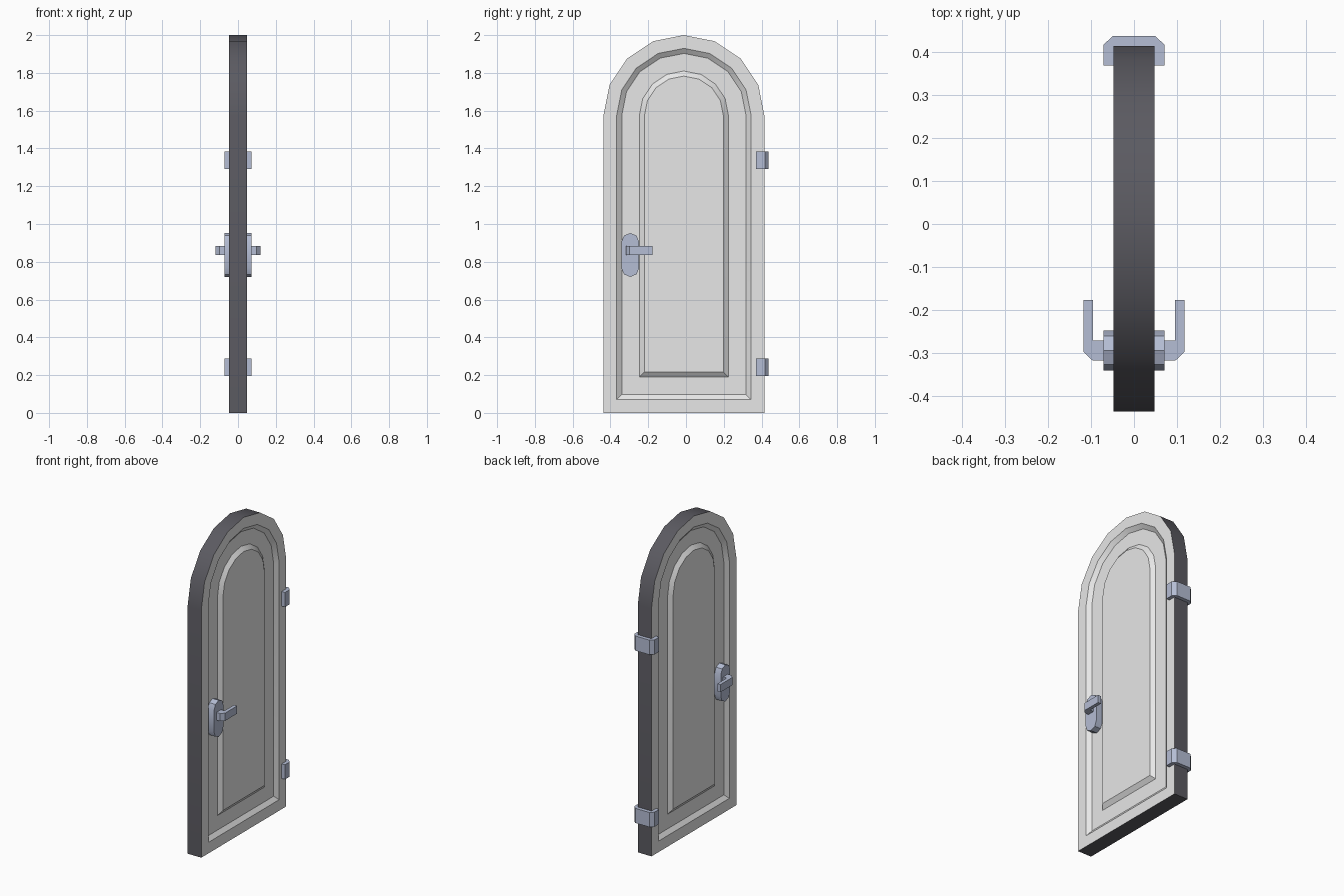
import bpy, bmesh, math

if "Cube" in bpy.data.objects:
    bpy.data.objects.remove(bpy.data.objects["Cube"])

CY = -0.011      # door centre line (hinges stick out on +y)
R = 0.426        # arch radius
SPRING = 1.574   # height where the arch starts
T = 0.048        # half thickness of the door
LOW = 0.028      # half thickness in the recess


def material(name, rgb):
    m = bpy.data.materials.new(name)
    m.diffuse_color = (*rgb, 1.0)
    m.use_nodes = True
    m.node_tree.nodes["Principled BSDF"].inputs["Base Color"].default_value = m.diffuse_color
    return m


panel_grey = material("panel_grey", (0.8, 0.8, 0.8))
edge_dark = material("edge_dark", (0.105, 0.103, 0.12))
metal_blue = material("metal_blue", (0.46, 0.51, 0.66))


def finish(name, bm, mats):
    bmesh.ops.recalc_face_normals(bm, faces=bm.faces)
    me = bpy.data.meshes.new(name)
    bm.to_mesh(me)
    bm.free()
    ob = bpy.data.objects.new(name, me)
    bpy.context.collection.objects.link(ob)
    for m in mats:
        me.materials.append(m)
    bpy.ops.object.select_all(action='DESELECT')
    ob.select_set(True)
    bpy.context.view_layer.objects.active = ob
    bpy.ops.object.shade_smooth_by_angle(angle=math.radians(30))
    return ob


def prism(name, pts, vec):
    """Extrude a closed 3D outline along vec."""
    bm = bmesh.new()
    f = bm.faces.new([bm.verts.new(p) for p in pts])
    ext = bmesh.ops.extrude_face_region(bm, geom=[f])
    bmesh.ops.translate(bm, vec=vec, verts=[
        g for g in ext["geom"] if isinstance(g, bmesh.types.BMVert)])
    return finish(name, bm, [metal_blue])


def arch(inset, x):
    """Arched door outline, moved inward by inset."""
    r = R - inset
    pts = [(x, CY + r, inset)]
    for i in range(9):
        a = math.pi * i / 8
        pts.append((x, CY + r * math.cos(a), SPRING + r * math.sin(a)))
    pts.append((x, CY - r, inset))
    return pts


# door slab with recessed band and raised centre panel on both faces
bm = bmesh.new()
steps = [(0, T), (0.07, T), (0.097, LOW), (0.19, LOW), (0.217, T)]
outer = []
for s in (1, -1):
    rings = [[bm.verts.new(p) for p in arch(i, s * x)] for i, x in steps]
    for a, b in zip(rings, rings[1:]):
        for k in range(len(a)):
            n = (k + 1) % len(a)
            bm.faces.new((a[k], a[n], b[n], b[k]))
    bm.faces.new(rings[-1])
    outer.append(rings[0])
a, b = outer
for k in range(len(a)):
    n = (k + 1) % len(a)
    bm.faces.new((a[k], a[n], b[n], b[k])).material_index = 1
finish("door", bm, [panel_grey, edge_dark])

# hinge brackets wrapped round the edge
for name, z in (("lower_hinge", 0.195), ("upper_hinge", 1.29)):
    half = [(0.047, 0.37), (0.071, 0.37), (0.071, 0.418), (0.05, 0.438)]
    pts = half + [(-x, y) for x, y in reversed(half)]
    pts += [(-0.047, 0.414), (0.047, 0.414)]
    prism(name, [(x, y, z) for x, y in pts], (0, 0, 0.093))

# handle plate and lever on each face
for side, s in (("right", 1), ("left", -1)):
    pts = []
    for zc, start in ((0.905, 0), (0.767, math.pi)):
        for i in range(5):
            t = start + math.pi * i / 4
            pts.append((s * 0.022, -0.295 + 0.047 * math.cos(t),
                        zc + 0.047 * math.sin(t)))
    prism(side + "_handle_plate", pts, (s * 0.049, 0, 0))

    lever = [(0.06, -0.318), (0.097, -0.318), (0.118, -0.298),
             (0.118, -0.177), (0.096, -0.177), (0.096, -0.272), (0.06, -0.272)]
    prism(side + "_handle_lever", [(s * x, y, 0.835) for x, y in lever],
          (0, 0, 0.049))
